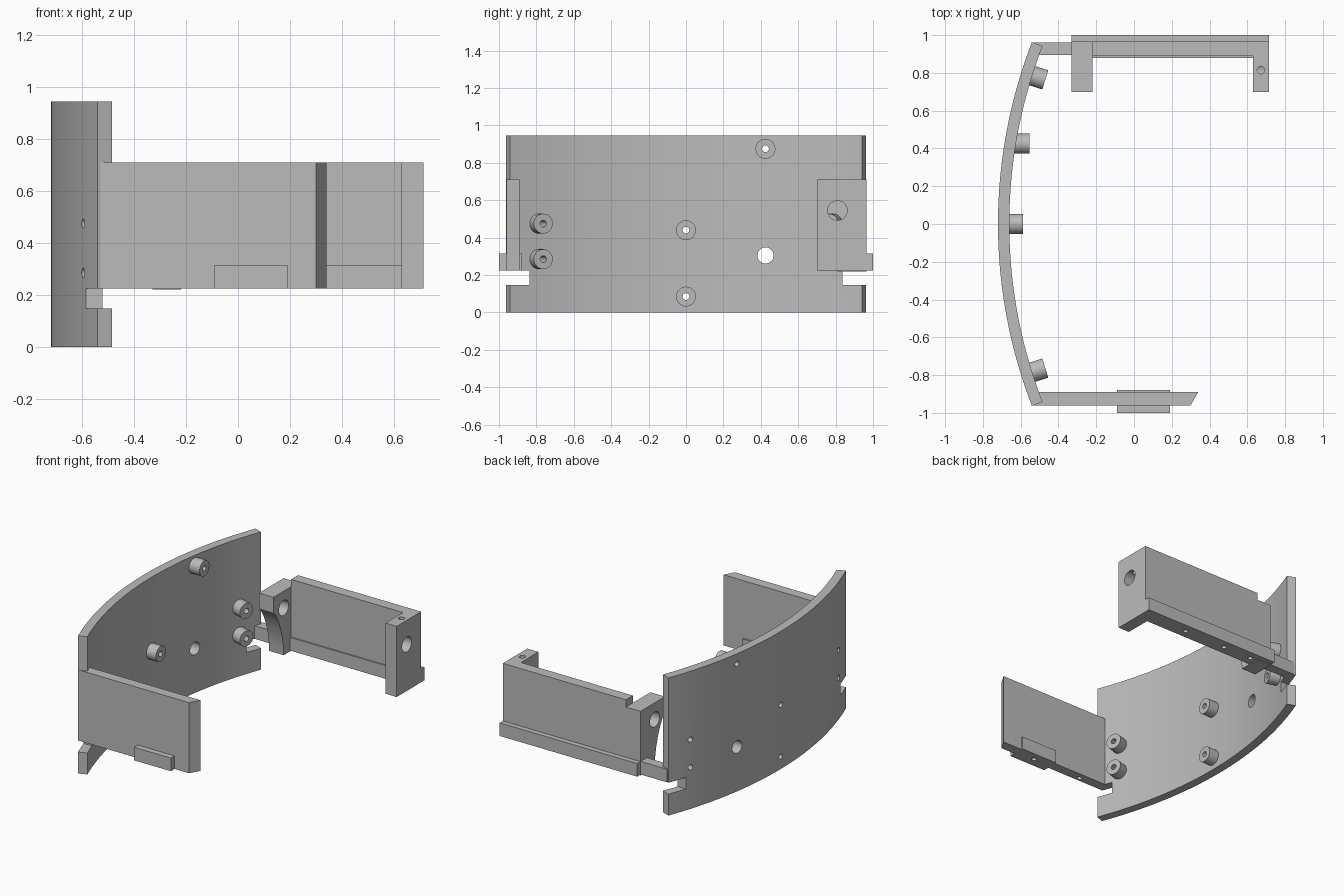
import bpy, bmesh, math
from mathutils import Vector, Matrix

default = bpy.data.objects.get("Cube")
if default:
    bpy.data.objects.remove(default, do_unlink=True)

grey = bpy.data.materials.new("plain_grey")
grey.use_nodes = True
COLOUR = (0.5, 0.5, 0.5, 1)
grey.diffuse_color = COLOUR
grey.node_tree.nodes["Principled BSDF"].inputs["Base Color"].default_value = COLOUR

CENTRE_X, R_OUT, R_IN = 1.95, 2.67, 2.61   # wall arc
Z0, Z1 = 0.225, 0.71                       # side panel bottom and top


def add_box(bm, x, y, z):
    m = Matrix.Translation([(a + b) / 2 for a, b in (x, y, z)])
    m = m @ Matrix.Diagonal([b - a for a, b in (x, y, z)] + [1])
    bmesh.ops.create_cube(bm, size=1, matrix=m)


def add_cyl(bm, start, end, r):
    start, end = Vector(start), Vector(end)
    d = end - start
    m = Matrix.Translation((start + end) / 2) @ d.to_track_quat("Z", "Y").to_matrix().to_4x4()
    bmesh.ops.create_cone(bm, cap_ends=True, segments=32, radius1=r, radius2=r,
                          depth=d.length, matrix=m)


def add_prism(bm, points, offset):
    face = bm.faces.new([bm.verts.new(p) for p in points])
    top = bmesh.ops.extrude_face_region(bm, geom=[face])["geom"]
    bmesh.ops.translate(bm, vec=offset, verts=[v for v in top if isinstance(v, bmesh.types.BMVert)])
    bmesh.ops.recalc_face_normals(bm, faces=bm.faces)


def finish(name, bm, cutter=None):
    def to_object(n, b):
        mesh = bpy.data.meshes.new(n)
        b.to_mesh(mesh)
        b.free()
        mesh.materials.append(grey)
        o = bpy.data.objects.new(n, mesh)
        bpy.context.collection.objects.link(o)
        return o
    ob = to_object(name, bm)
    bpy.ops.object.select_all(action="DESELECT")
    ob.select_set(True)
    bpy.context.view_layer.objects.active = ob
    if cutter:
        tool = to_object(name + "_cutter", cutter)
        tool.hide_render = True
        mod = ob.modifiers.new("cut", "BOOLEAN")
        mod.operation, mod.solver, mod.object = "DIFFERENCE", "EXACT", tool
        bpy.ops.object.modifier_apply(modifier=mod.name)
        bpy.data.objects.remove(tool, do_unlink=True)
    bpy.ops.object.shade_smooth_by_angle(angle=math.radians(30))
    return ob


def arc(radius, y):
    return CENTRE_X - math.sqrt(radius ** 2 - y ** 2)


# Bosses: height position and whether the axis follows the arc radius
bosses = [(y, z, True) for y in (-0.785, 0.785) for z in (0.475, 0.285)]
bosses += [(0, 0.44, False), (0, 0.085, False), (0.425, 0.875, False)]

# Curved wall with end slots, screw holes and one large hole
N = 48
half = math.asin(0.963 / R_OUT)
angles = [half * (2 * i / N - 1) for i in range(N + 1)]
outline = [(CENTRE_X - R_OUT * math.cos(a), R_OUT * math.sin(a), 0) for a in angles]
outline += [(CENTRE_X - R_IN * math.cos(a), R_IN * math.sin(a), 0) for a in reversed(angles)]
wall, cut = bmesh.new(), bmesh.new()
add_prism(wall, outline, (0, 0, 0.945))
for s in (-1, 1):
    add_box(cut, (-0.8, -0.3), sorted((s * 0.838, s * 1.1)), (0.147, Z0))
add_cyl(cut, (-0.9, 0.425, 0.305), (-0.4, 0.425, 0.305), 0.043)

for i, (y, z, radial) in enumerate(bosses):
    base = Vector((arc(R_IN, y), y, z))
    axis = Vector((CENTRE_X - base.x, -y, 0)).normalized() if radial else Vector((1, 0, 0))
    add_cyl(cut, base - axis * 0.12, base + axis * 0.1, 0.018)
    boss, bore = bmesh.new(), bmesh.new()
    add_cyl(boss, base - axis * 0.02, base + axis * 0.073, 0.053)
    add_cyl(bore, base - axis * 0.12, base + axis * 0.12, 0.018)
    finish(f"wall_boss_{i + 1}", boss, bore)
finish("curved_wall", wall, cut)

# Front panel with a slanted free end
panel, cut = bmesh.new(), bmesh.new()
add_prism(panel, [(-0.53, -0.96, Z0), (0.3, -0.96, Z0), (0.34, -0.89, Z0), (-0.53, -0.89, Z0)],
          (0, 0, Z1 - Z0))
for x in (-0.33, 0.05):
    add_cyl(cut, (x, -0.935, 0.1), (x, -0.935, 0.29), 0.016)
finish("front_panel", panel, cut)

# Tab passing through the front panel
tab, cut = bmesh.new(), bmesh.new()
add_box(tab, (-0.09, 0.19), (-1.0, -0.88), (Z0, 0.315))
add_cyl(cut, (0.05, -0.935, 0.1), (0.05, -0.935, 0.29), 0.016)
finish("front_tab", tab, cut)

# Back panel, its foot rail and the link to the wall
back = bmesh.new()
add_box(back, (-0.22, 0.64), (0.89, 0.965), (0.31, Z1))
finish("back_panel", back)

rail, cut = bmesh.new(), bmesh.new()
add_box(rail, (-0.33, 0.715), (0.88, 1.0), (Z0, 0.315))
for x in (0.67, 0.36, 0.04, -0.18):
    add_cyl(cut, (x, 0.94, 0.1), (x, 0.94, 0.29), 0.016)
finish("back_rail", rail, cut)

link = bmesh.new()
add_box(link, (-0.53, -0.32), (0.895, 0.962), (Z0, 0.315))
finish("back_link", link)

# Outer bracket with cross bore and vertical screw hole
bracket, cut = bmesh.new(), bmesh.new()
add_box(bracket, (0.63, 0.715), (0.7, 0.965), (Z0, Z1))
add_cyl(cut, (0.5, 0.81, 0.545), (0.8, 0.81, 0.545), 0.052)
finish("outer_bracket", bracket, cut)
ob = bpy.data.objects["outer_bracket"]
cut = bmesh.new()
add_cyl(cut, (0.672, 0.815, 0.56), (0.672, 0.815, 0.8), 0.02)
bm = bmesh.new()
bm.from_mesh(ob.data)
bpy.data.objects.remove(ob, do_unlink=True)
finish("outer_bracket", bm, cut)

# Inner bracket with a curved front edge
bracket, cut = bmesh.new(), bmesh.new()
side = [(0.965, 0.66), (0.7, 0.66), (0.7, 0.55)]
side += [(0.7 + 0.11 * math.sin(t * math.pi / 12), 0.55 - 0.33 * (1 - math.cos(t * math.pi / 12)) ** 0.7)
         for t in range(1, 7)]
side += [(0.965, 0.22)]
add_prism(bracket, [(-0.33, y, z) for y, z in side], (0.11, 0, 0))
add_cyl(cut, (-0.5, 0.81, 0.545), (-0.1, 0.81, 0.545), 0.052)
finish("inner_bracket", bracket, cut)
